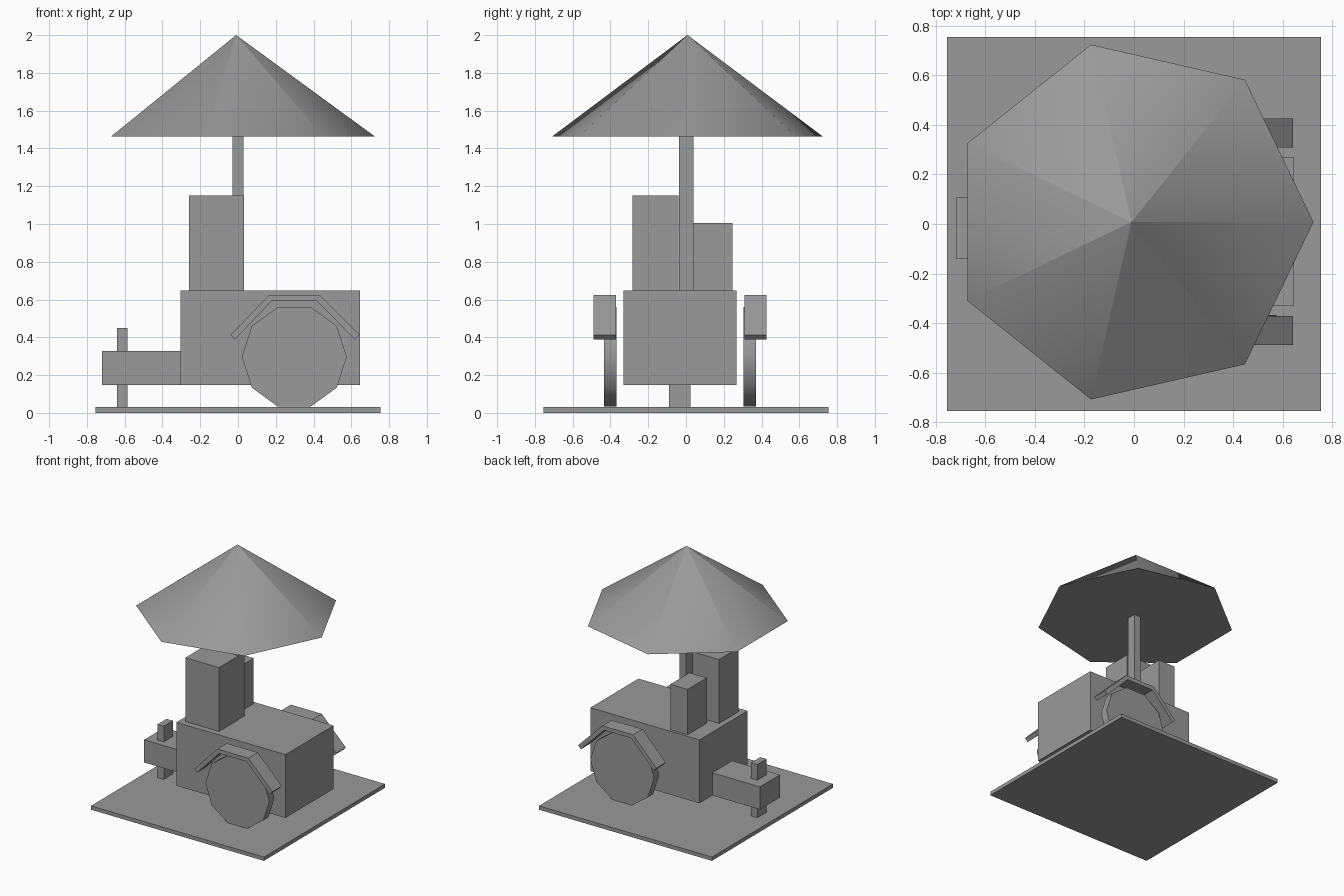
import bpy
import bmesh
import math

if "Cube" in bpy.data.objects:
    bpy.data.objects.remove(bpy.data.objects["Cube"])

MID_Y = -0.0315  # vehicle centre line

grey = bpy.data.materials.new("dark_grey")
grey.diffuse_color = (0.32, 0.32, 0.32, 1)
grey.use_nodes = True
grey.node_tree.nodes["Principled BSDF"].inputs["Base Color"].default_value = grey.diffuse_color


def add_object(name, bm, location=(0, 0, 0)):
    bmesh.ops.recalc_face_normals(bm, faces=bm.faces)
    mesh = bpy.data.meshes.new(name)
    bm.to_mesh(mesh)
    bm.free()
    mesh.materials.append(grey)
    obj = bpy.data.objects.new(name, mesh)
    obj.location = location
    bpy.context.collection.objects.link(obj)
    return obj


def box(name, x, y, z):
    bm = bmesh.new()
    bmesh.ops.create_cube(bm, size=1)
    bmesh.ops.scale(bm, vec=(x[1] - x[0], y[1] - y[0], z[1] - z[0]), verts=bm.verts)
    return add_object(name, bm, (sum(x) / 2, sum(y) / 2, sum(z) / 2))


def mirrored_extrusion(name, profile, y0, y1):
    """Extrude an x/z profile along y and mirror it over the centre line."""
    bm = bmesh.new()
    face = bm.faces.new([bm.verts.new((x, y0, z)) for x, z in profile])
    new = bmesh.ops.extrude_face_region(bm, geom=[face], use_keep_orig=True)["geom"]
    moved = [v for v in new if isinstance(v, bmesh.types.BMVert)]
    bmesh.ops.translate(bm, vec=(0, y1 - y0, 0), verts=moved)
    obj = add_object(name, bm, (0, MID_Y, 0))
    mod = obj.modifiers.new("Mirror", "MIRROR")
    mod.use_axis = (False, True, False)
    mod.use_mirror_merge = False
    return obj


def smooth(obj, degrees):
    bpy.ops.object.select_all(action="DESELECT")
    obj.select_set(True)
    bpy.context.view_layer.objects.active = obj
    bpy.ops.object.shade_smooth_by_angle(angle=math.radians(degrees))


# Ground plate
box("base_plate", (-0.755, 0.755), (-0.755, 0.755), (0, 0.03))

# Vehicle body and nose with its front post
box("body", (-0.305, 0.647), (-0.332, 0.268), (0.148, 0.648))
box("nose", (-0.72, -0.305), (-0.142, 0.107), (0.148, 0.327))
box("front_post", (-0.64, -0.585), (-0.09, 0.024), (0.03, 0.45))

# Stacked boxes on the body
box("tall_box", (-0.26, 0.033), (-0.284, -0.04), (0.648, 1.152))
box("short_box", (-0.185, -0.035), (0.005, 0.246), (0.648, 1.006))

# Ten-sided wheels
rim = [(0.298 + 0.278 * math.cos(math.tau * i / 10),
        0.297 + 0.278 * math.sin(math.tau * i / 10)) for i in range(10)]
smooth(mirrored_extrusion("wheels", rim, -0.402, -0.337), 40)

# Bent plate fenders
fender = [(-0.039, 0.413), (0.163, 0.623), (0.433, 0.623), (0.643, 0.413),
          (0.619, 0.388), (0.417, 0.592), (0.178, 0.592), (-0.016, 0.388)]
mirrored_extrusion("fenders", fender, -0.458, -0.34)

# Umbrella pole and seven-sided canopy
box("umbrella_pole", (-0.03, 0.03), (-0.036, 0.041), (0.648, 1.466))
bm = bmesh.new()
bmesh.ops.create_cone(bm, cap_ends=True, segments=7, radius1=0.735, radius2=0.0005, depth=0.537)
canopy = add_object("umbrella_canopy", bm, (-0.01, 0.008, 1.7315))
canopy.rotation_euler.z = -math.pi / 2
smooth(canopy, 35)
